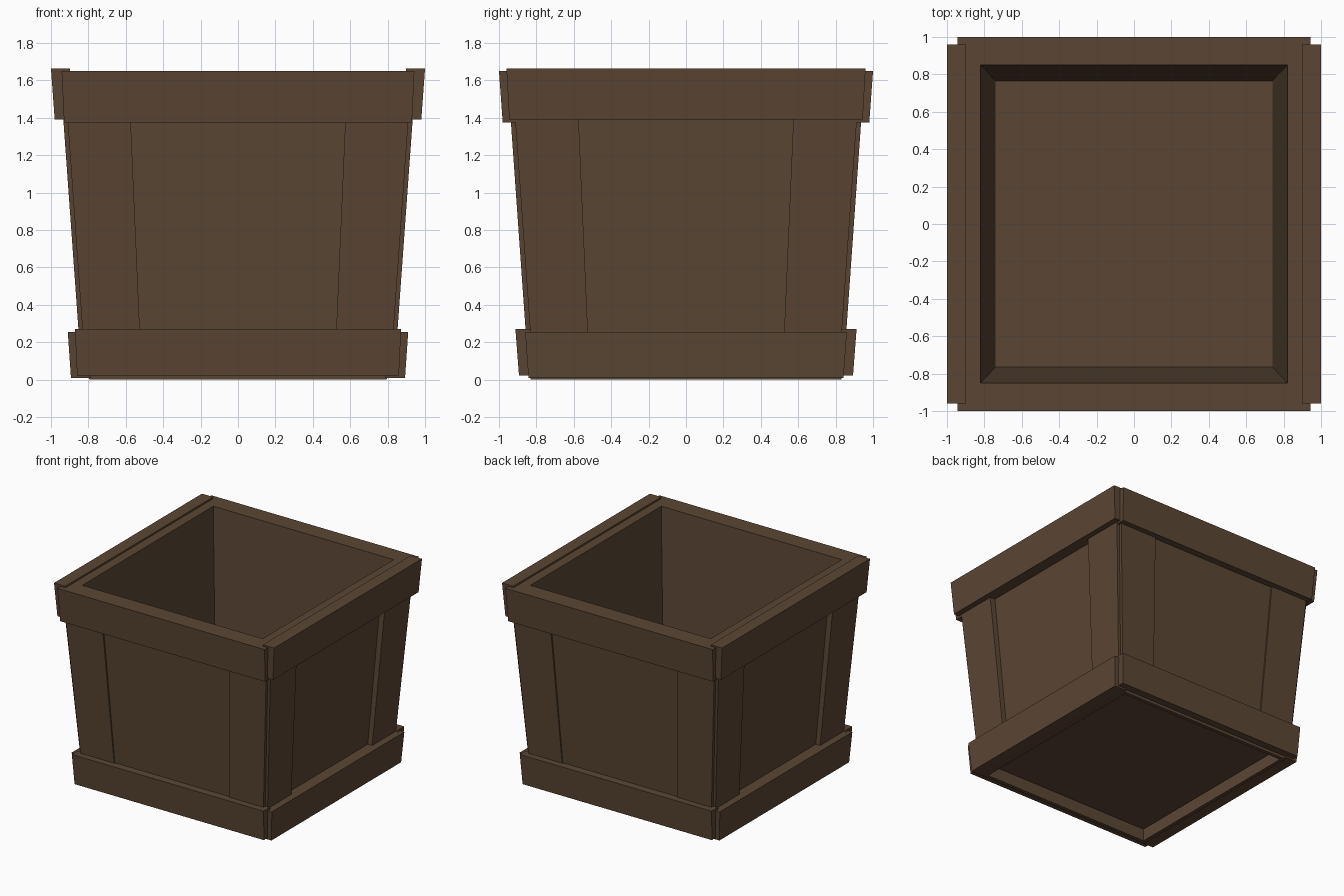
import bpy, bmesh

if "Cube" in bpy.data.objects:
    bpy.data.objects.remove(bpy.data.objects["Cube"])

WOOD = bpy.data.materials.new("brown wood")
WOOD.diffuse_color = (0.105, 0.062, 0.034, 1)
WOOD.use_nodes = True
WOOD.node_tree.nodes["Principled BSDF"].inputs["Base Color"].default_value = WOOD.diffuse_color


def finish(name, bm):
    bmesh.ops.recalc_face_normals(bm, faces=bm.faces)
    mesh = bpy.data.meshes.new(name)
    bm.to_mesh(mesh)
    bm.free()
    mesh.materials.append(WOOD)
    ob = bpy.data.objects.new(name, mesh)
    bpy.context.collection.objects.link(ob)


def board(name, axis, sign, low, high):
    """Leaning board; low/high = (z, inner, outer, span start, span end)."""
    bm = bmesh.new()
    rings = []
    for z, i, o, a, b in (low, high):
        pts = [(a, i), (b, i), (b, o), (a, o)]
        rings.append([bm.verts.new((sign * d, s, z) if axis == "x"
                                   else (s, sign * d, z)) for s, d in pts])
    lo, hi = rings
    bm.faces.new(lo)
    bm.faces.new(hi)
    for k in range(4):
        n = (k + 1) % 4
        bm.faces.new((lo[k], lo[n], hi[n], hi[k]))
    finish(name, bm)


# tapered box: recess underneath, outer walls, rim, inner walls, floor
bm = bmesh.new()
levels = [(0.765, 0.80, 0.10), (0.765, 0.80, 0), (0.795, 0.83, 0),
          (0.905, 0.942, 1.65), (0.82, 0.85, 1.65), (0.74, 0.765, 0.15)]
rings = [[bm.verts.new((sx * x, sy * y, z))
          for sx, sy in ((-1, -1), (1, -1), (1, 1), (-1, 1))] for x, y, z in levels]
for r0, r1 in zip(rings, rings[1:]):
    for k in range(4):
        n = (k + 1) % 4
        bm.faces.new((r0[k], r0[n], r1[n], r1[k]))
bm.faces.new(rings[0])
bm.faces.new(rings[-1])
finish("planter_box", bm)

for sign, fb, lr in ((-1, "front", "left"), (1, "back", "right")):
    # rim and base trim on the front and back
    board(fb + "_rim_trim", "y", sign,
          (1.375, 0.90, 0.98, -0.93, 0.93), (1.65, 0.92, 1.0, -0.943, 0.943))
    board(fb + "_base_trim", "y", sign,
          (0.022, 0.81, 0.893, -0.86, 0.86), (0.27, 0.83, 0.912, -0.872, 0.872))
    # rim and base trim on the sides
    board(lr + "_rim_trim", "x", sign,
          (1.39, 0.88, 0.98, -0.945, 0.945), (1.663, 0.898, 1.0, -0.96, 0.96))
    board(lr + "_base_trim", "x", sign,
          (0.008, 0.785, 0.893, -0.842, 0.842), (0.255, 0.80, 0.91, -0.86, 0.86))
    # upright corner boards
    for s in (-1, 1):
        end = "a" if s < 0 else "b"
        board(f"{fb}_corner_board_{end}", "y", sign,
              (0.10, 0.82, 0.846, s * 0.518, s * 0.82),
              (1.60, 0.92, 0.952, s * 0.583, s * 0.926))
        board(f"{lr}_corner_board_{end}", "x", sign,
              (0.10, 0.78, 0.841, s * 0.518, s * 0.822),
              (1.60, 0.88, 0.949, s * 0.583, s * 0.928))
